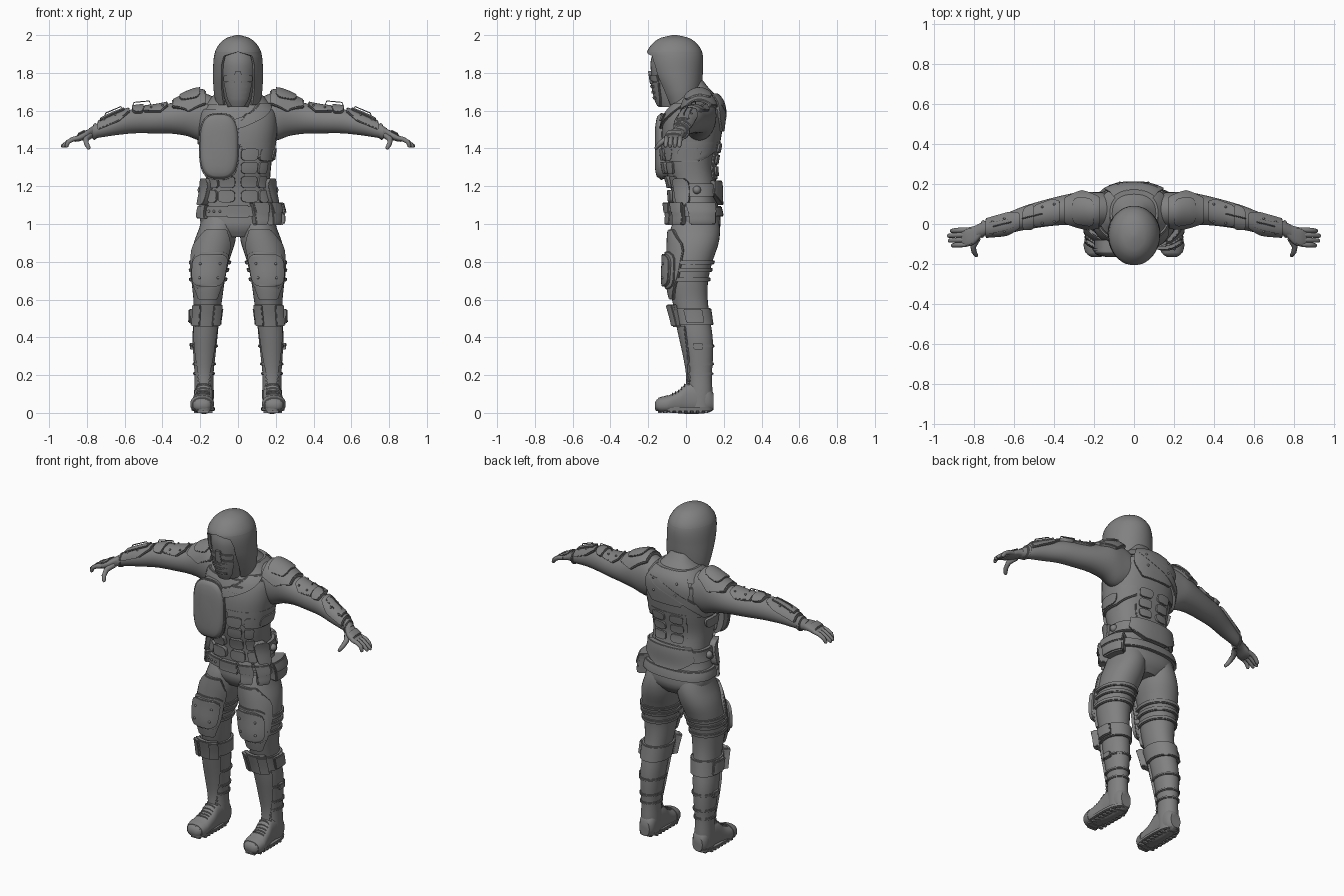
import bpy, bmesh, math
from mathutils import Vector

cube = bpy.data.objects.get("Cube")
if cube:
    bpy.data.objects.remove(cube)

grey = bpy.data.materials.new("plain grey")
grey.use_nodes = True
COLOUR = (.22, .22, .22, 1)
grey.diffuse_color = COLOUR
for node in grey.node_tree.nodes:
    if node.type == 'BSDF_PRINCIPLED':
        node.inputs["Base Color"].default_value = COLOUR
parts = []


def finish(name, bm, mirror=False, bevel=0):
    """Clean up, soften hard edges, mirror if asked and store the part."""
    bmesh.ops.remove_doubles(bm, verts=bm.verts, dist=.0003)
    bmesh.ops.recalc_face_normals(bm, faces=bm.faces)
    if bevel:
        hard = [e for e in bm.edges if e.is_manifold and e.calc_face_angle(0) > .8]
        bmesh.ops.bevel(bm, geom=hard, offset=bevel, segments=2, affect='EDGES', clamp_overlap=True)
    mesh = bpy.data.meshes.new(name)
    bm.to_mesh(mesh)
    bm.free()
    mesh.materials.append(grey)
    ob = bpy.data.objects.new(name, mesh)
    bpy.context.collection.objects.link(ob)
    if mirror:
        ob.modifiers.new("Mirror", 'MIRROR').use_mirror_merge = False
    parts.append(ob)


class Form:
    """A limb or trunk: sections (position, centre a, centre b, radius a, radius b) on an axis."""

    def __init__(self, axis, sections, power=2.0):
        self.axis, self.s, self.power = axis, sorted(sections), power

    def section(self, t):
        s = self.s
        i = max([k for k in range(len(s) - 1) if s[k][0] <= t], default=0)
        p, q = s[i], s[i + 1]
        before, after = s[max(i - 1, 0)], s[min(i + 2, len(s) - 1)]
        h = q[0] - p[0]
        u = min(max((t - p[0]) / h, 0), 1)
        out = []
        for k in range(1, 5):
            m0 = (q[k] - before[k]) / (q[0] - before[0]) * h
            m1 = (after[k] - p[k]) / (after[0] - p[0]) * h
            ease = u * u * (3 - 2 * u)
            out.append(p[k] + (q[k] - p[k]) * ease + m0 * u * (1 - u) ** 2 - m1 * u * u * (1 - u))
        return out

    def point(self, t, degrees, grow=0):
        a, b, ra, rb = self.section(t)
        c, s = math.cos(math.radians(degrees)), math.sin(math.radians(degrees))
        a += (ra + grow) * math.copysign(abs(c) ** (2 / self.power), c)
        b += (rb + grow) * math.copysign(abs(s) ** (2 / self.power), s)
        return Vector({'x': (t, a, b), 'y': (a, t, b), 'z': (a, b, t)}[self.axis])


def skin(bm, rings):
    rings = [[bm.verts.new(p) for p in r] for r in rings]
    n = len(rings[0])
    for r, q in zip(rings, rings[1:]):
        for j in range(n):
            bm.faces.new((r[j], r[(j + 1) % n], q[(j + 1) % n], q[j]))
    bm.faces.new(rings[0])
    bm.faces.new(rings[-1])


def band(name, form, lo, hi, grow=0, mirror=False, bevel=.004, rows=3, sides=32):
    """A closed ring of the form between two positions."""
    bm = bmesh.new()
    skin(bm, [[form.point(lo + (hi - lo) * i / rows, 360 * j / sides, grow) for j in range(sides)]
              for i in range(rows + 1)])
    finish(name, bm, mirror, bevel)


def body(name, form, mirror=False, rows=32):
    band(name, form, form.s[0][0], form.s[-1][0], 0, mirror, 0, rows)


def plate(name, form, keys, grow, mirror=False, rounding=0, thick=.03, bevel=.005, rows=10, cols=10):
    """Armour lying on the form; keys give (position, first angle, last angle)."""
    lo, hi = keys[0][0], keys[-1][0]
    bm = bmesh.new()
    rings = []
    for i in range(rows + 1):
        u = -math.cos(math.pi * i / rows) if rounding else 2 * i / rows - 1
        t = lo + (hi - lo) * (u + 1) / 2
        k = max([k for k in range(len(keys) - 1) if keys[k][0] <= t], default=0)
        p, q = keys[k], keys[k + 1]
        f = (t - p[0]) / (q[0] - p[0])
        first, last = (p[m] + (q[m] - p[m]) * f for m in (1, 2))
        mid, half = (first + last) / 2, (last - first) / 2
        if rounding:
            half *= max(.5, max(0, 1 - abs(u) ** rounding) ** (1 / rounding))
        angles = [mid + half * (2 * j / cols - 1) for j in range(cols + 1)]
        rings.append([form.point(t, a, grow) for a in angles]
                     + [form.point(t, a, grow - thick) for a in reversed(angles)])
    skin(bm, rings)
    finish(name, bm, mirror, bevel)


def tube(name, points, radii, mirror=True, sides=10):
    pts = [Vector(p) for p in points]
    bm, rings = bmesh.new(), []
    for i, p in enumerate(pts):
        along = pts[min(i + 1, len(pts) - 1)] - pts[max(i - 1, 0)]
        turn = along.to_track_quat('Z', 'Y')
        r = radii[min(i, len(radii) - 1)]
        rings.append([p + turn @ Vector((r * math.cos(math.tau * j / sides), r * math.sin(math.tau * j / sides), 0))
                      for j in range(sides)])
    skin(bm, rings)
    finish(name, bm, mirror)


def studs(name, form, spots, grow, radius=.007, mirror=True):
    bm = bmesh.new()
    for t, a in spots:
        made = bmesh.ops.create_uvsphere(bm, u_segments=10, v_segments=6, radius=radius)
        bmesh.ops.translate(bm, verts=made["verts"], vec=form.point(t, a, grow))
    finish(name, bm, mirror)


# Basic body forms
torso = Form('z', [(.93, 0, .05, .09, .09), (.98, 0, .055, .185, .125), (1.05, 0, .055, .2, .125),
                   (1.12, 0, .045, .185, .12), (1.2, 0, .04, .17, .123), (1.3, 0, .02, .175, .13),
                   (1.42, 0, .025, .19, .145), (1.52, 0, .035, .2, .15), (1.6, 0, .05, .19, .14),
                   (1.66, 0, .06, .14, .115), (1.72, 0, .04, .08, .08), (1.76, 0, .03, .06, .06)], 2.4)
leg = Form('z', [(.02, .18, .075, .05, .06), (.1, .18, .075, .052, .065), (.2, .18, .075, .05, .062),
                 (.3, .178, .07, .058, .073), (.4, .175, .058, .066, .083), (.5, .167, .04, .068, .087),
                 (.6, .16, .02, .076, .095), (.7, .158, .012, .088, .105), (.8, .148, .025, .1, .115),
                 (.9, .125, .043, .109, .13), (.98, .105, .05, .1, .13), (1.04, .09, .055, .1, .11)], 2.1)
arm = Form('x', [(.12, .07, 1.56, .09, .11), (.2, .07, 1.57, .09, .128), (.27, .075, 1.573, .085, .107),
                 (.35, .07, 1.56, .075, .082), (.45, .053, 1.55, .067, .07), (.55, .03, 1.545, .06, .065),
                 (.65, 0, 1.523, .05, .053), (.75, -.022, 1.492, .036, .037), (.79, -.04, 1.478, .034, .028)])
foot = Form('y', [(-.165, .19, .04, .025, .015), (-.15, .19, .042, .047, .033), (-.1, .19, .046, .06, .044),
                  (-.04, .185, .058, .055, .06), (0, .182, .075, .051, .08), (.06, .18, .08, .05, .085),
                  (.12, .178, .07, .047, .068), (.145, .178, .06, .033, .045)], 2.4)
body("torso", torso)
body("legs", leg, True)
body("arms", arm, True)
body("boots", foot, True)

# Hood and masked face
hood = Form('z', [(1.63, 0, -.02, .115, .085), (1.7, 0, -.03, .128, .11), (1.8, 0, -.05, .132, .139),
                  (1.9, 0, -.06, .125, .148), (1.95, 0, -.06, .101, .122), (1.985, 0, -.06, .06, .075),
                  (2, 0, -.06, .01, .012)])
face = Form('z', [(1.62, 0, -.07, .055, .07), (1.66, 0, -.07, .07, .088), (1.75, 0, -.072, .092, .105),
                  (1.85, 0, -.06, .107, .128), (1.91, 0, -.055, .1, .12)])
plate("hood", hood, [(1.63, -48, 228), (1.84, -48, 228), (1.89, -54, 234), (1.91, -89, 269)],
      0, thick=.015, bevel=0, rows=28, cols=40)
band("hood_crown", hood, 1.91, 2, bevel=0, rows=14, sides=40)
body("face", face, rows=16)
plate("visor", face, [(1.755, -140, -40), (1.79, -135, -45)], .01, thick=.02)
plate("nose_guard", face, [(1.74, -102, -78), (1.81, -98, -82)], .015)
plate("mouth_guard", face, [(1.62, -125, -55), (1.66, -138, -42), (1.75, -140, -40)], .01)
for z in (1.66, 1.69, 1.72):
    plate("mouth_rib", face, [(z, -118, -62), (z + .014, -118, -62)], .016, thick=.01, bevel=.002, rows=2)

# Vest, collar, yoke and sash
band("vest", torso, 1.42, 1.61, .01, rows=10)
plate("vest_side", torso, [(1.33, -45, 15), (1.38, -86, 60), (1.44, -89, 80)], .012)
plate("collar", torso, [(1.63, -60, 240), (1.69, -50, 230)], .012, cols=30)
plate("back_yoke", torso, [(1.49, 68, 112), (1.56, 52, 128), (1.69, 42, 138)], .022, cols=16)
studs("yoke_studs", torso, [(1.63, 70), (1.56, 75)], .022)
plate("front_sash", torso, [(1.5, -120, -92), (1.57, -85, -52), (1.64, -56, -20)], .024)
plate("back_sash", torso, [(1.42, 155, 185), (1.53, 105, 132), (1.64, 50, 80)], .024)
plate("sash_buckle", torso, [(1.545, -88, -70), (1.585, -82, -64)], .033)
plate("side_harness", torso, [(1.34, -25, 15), (1.4, -20, 20)], .018, True, 4)

# Large oval chest guard on one side
shield = Form('y', [(-.08, -.1, 1.41, .1, .17), (-.14, -.1, 1.41, .1, .17), (-.148, -.1, 1.41, .094, .164),
                    (-.157, -.1, 1.405, .08, .15), (-.165, -.1, 1.4, .04, .1)], 3)
band("chest_guard", shield, -.165, -.08, rows=20, sides=48, bevel=0)
band("chest_guard_rim", shield, -.138, -.12, .006, sides=48)

# Padded belly and lower back
for z in (1.115, 1.19, 1.265, 1.335):
    plate("belly_pad", torso, [(z, -87, -63), (z + .064, -87, -61)], .022, True, 4)
    plate("flank_pad", torso, [(z, -58, -38), (z + .064, -56, -34)], .014, True, 4)
for z in (1.255, 1.315, 1.375):
    plate("lumbar_pad", torso, [(z, 65, 87), (z + .05, 65, 87)], .022, True, 4)
plate("lumbar_panel", torso, [(1.235, 58, 122), (1.44, 58, 122)], .012)

# Belts, hip guards and pouches
band("belt", torso, 1.04, 1.095, .018)
plate("belt_buckle", torso, [(1.035, -102, -78), (1.1, -102, -78)], .028)
plate("waist_belt", torso, [(1.145, -38, 218), (1.215, -38, 218)], .022, cols=32)
plate("back_support", torso, [(1.1, 75, 105), (1.16, 40, 140), (1.23, 45, 135)], .032, cols=18)
plate("hip_guard", torso, [(1.1, -38, -8), (1.24, -42, -5)], .035, True, 4, .05)
studs("hip_disc", torso, [(1.18, 4)], .022, .022)
studs("belt_studs", torso, [(1.067, a) for a in (-68, -58, -48, -36)], .018)
for first, last in ((-74, -51), (-47, -20), (-12, 35)):
    plate("pouch", torso, [(.995, first + 3, last - 3), (1.09, first, last)], .05, thick=.07, bevel=.008)
    plate("pouch_flap", torso, [(1.055, first + 2, last - 2), (1.115, first - 1, last + 1)], .057, thick=.06)
plate("small_pouch", torso, [(1.03, 195, 222), (1.1, 195, 222)], .03)

# Thigh, knee and shin armour
plate("thigh_guard", leg, [(.6, -125, -55), (.72, -150, -25), (.88, -140, -20), (.97, -115, -55)], .016, True)
plate("knee_base", leg, [(.655, -145, -35), (.855, -142, -38)], .024, True, 4)
plate("knee_pad", leg, [(.67, -134, -46), (.84, -132, -48)], .04, True, 4)
studs("knee_studs", leg, [(z, a) for z in (.715, .79) for a in (-112, -70)], .04)
for z in (.695, .745, .785):
    band("thigh_strap", leg, z, z + .022, .012, True)
band("calf_strap", leg, .465, .555, .014, True)
plate("shin_block", leg, [(.455, -128, -52), (.575, -135, -45)], .036, True)
for a in (-120, -60):
    plate("shin_block_rail", leg, [(.46, a - 13, a + 13), (.57, a - 13, a + 13)], .048, True)
plate("calf_buckle", leg, [(.475, -22, 28), (.55, -22, 28)], .028, True)
plate("shin_guard", leg, [(.15, -112, -68), (.3, -135, -45), (.46, -145, -35)], .013, True)
for z in (.345, .25, .2):
    band("boot_strap", leg, z, z + .016, .008, True)
plate("strap_clip", leg, [(.335, -15, 15), (.37, -15, 15)], .016, True)

# Boot soles, treads, toe caps and laces
sole = Form('z', [(0, .184, -.01, .06, .15), (.03, .184, -.01, .064, .155)], 2.6)
band("sole", sole, .01, .03, 0, True)
band("toe_cap", foot, -.15, -.095, .003, True)
for i in range(9):
    y = -.14 + i * .031
    width = .03 if i in (0, 8) else .05
    tread = Form('z', [(0, .184, y, width, .009), (.015, .184, y, width, .009)], 8)
    band("tread", tread, 0, .015, 0, True, 0, 1, 16)
for i in range(5):
    plate("lace", leg, [(.105 + i * .02, -125, -55), (.115 + i * .02, -125, -55)], .012, True, 0, .02, .002, 2)
    y = -.075 + i * .016
    plate("lower_lace", foot, [(y, 55, 125), (y + .007, 55, 125)], .005, True, 0, .01, .002, 2)

# Shoulder, upper arm and forearm armour
plate("shoulder_guard", arm, [(.17, 50, 150), (.26, 20, 170), (.35, 45, 140)], .018, True)
plate("shoulder_edge", arm, [(.2, 60, 140), (.31, 55, 135)], .026, True, 4)
plate("upper_arm_guard", arm, [(.37, 55, 125), (.41, 35, 150), (.5, 45, 140)], .014, True)
plate("elbow_guard", arm, [(.5, 40, 150), (.56, 50, 140)], .02, True, 4)
plate("forearm_guard", arm, [(.575, 60, 130), (.63, 30, 165), (.745, 15, 175)], .015, True)
plate("forearm_ridge", arm, [(.6, 75, 115), (.73, 65, 125)], .024, True)
studs("arm_studs", arm, [(x, a) for x in (.4, .46, .65, .71) for a in (65, 125)], .016, .006)
band("wrist_strap", arm, .75, .768, .008, True)
for lo, hi in ((.47, .55), (.62, .7)):
    tube("arm_rail", [arm.point(lo - .01, 90, .01), arm.point(lo, 90, .034),
                      arm.point(hi, 90, .034), arm.point(hi + .01, 90, .01)], [.003], sides=6)

# Gloved hands
palm = Form('x', [(.765, -.03, 1.485, .034, .03), (.8, -.055, 1.474, .045, .024),
                  (.84, -.066, 1.458, .047, .02), (.865, -.068, 1.448, .04, .013)], 2.5)
body("palms", palm, True, 10)
plate("knuckle_guard", palm, [(.81, 45, 135), (.85, 35, 145)], .007, True)
for y, reach in ((-.03, .915), (-.054, .93), (-.079, .926), (-.103, .908)):
    tube("finger", [(.84, y, 1.457), (.875, y - .001, 1.449), (.9, y - .003, 1.434),
                    (reach, y - .005, 1.412), (reach + .003, y - .005, 1.406)], [.013, .013, .012, .01, .005])
tube("thumb", [(.785, -.07, 1.468), (.806, -.112, 1.447), (.802, -.14, 1.424),
               (.79, -.158, 1.402), (.787, -.161, 1.397)], [.018, .015, .013, .01, .005])

# Smooth shading with crisp edges
bpy.ops.object.select_all(action='DESELECT')
for ob in parts:
    ob.select_set(True)
bpy.context.view_layer.objects.active = parts[0]
bpy.ops.object.shade_smooth_by_angle(angle=math.radians(40))
